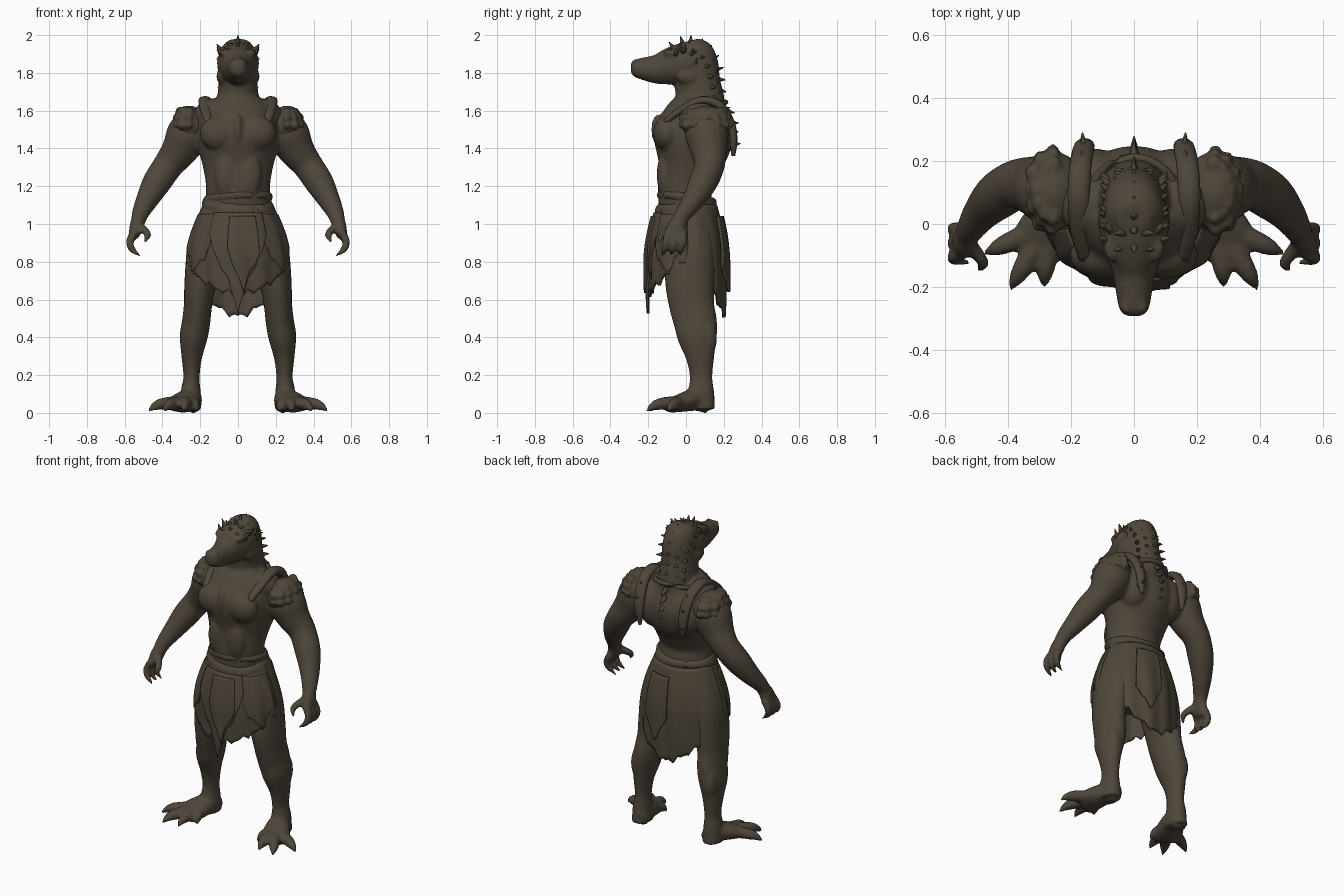
import bpy, bmesh, random
from math import sin, cos, pi, radians
from mathutils import Vector, Matrix

random.seed(4)
if "Cube" in bpy.data.objects:
    bpy.data.objects.remove(bpy.data.objects["Cube"])

hide = bpy.data.materials.new("dark brown hide")
hide.use_nodes = True
colour = (0.078, 0.062, 0.043, 1)
hide.diffuse_color = colour
bsdf = hide.node_tree.nodes["Principled BSDF"]
bsdf.inputs["Base Color"].default_value = colour
bsdf.inputs["Roughness"].default_value = 0.8


def spline(rows, steps):
    """Smooth curve through rows of (x, y, z, half width, half depth)."""
    rows = [Vector(r) for r in rows]
    out = []
    for i in range(len(rows) - 1):
        p, q = rows[i], rows[i + 1]
        before, after = rows[max(i - 1, 0)], rows[min(i + 2, len(rows) - 1)]
        m, n = (q - before) / 2, (after - p) / 2
        for k in range(steps):
            t = k / steps
            s = t * t * (3 - 2 * t)
            out.append(p * (1 - s) + q * s + m * t * (1 - t) ** 2 - n * t * t * (1 - t))
    return out + [rows[-1]]


def loft(bm, rows, side=1, sides=20, steps=4):
    """Closed tube with elliptical sections that follow the path."""
    pts = spline(rows, steps)
    rings = []
    for i, p in enumerate(pts):
        ahead, behind = pts[min(i + 1, len(pts) - 1)], pts[max(i - 1, 0)]
        t = Vector((ahead - behind)[:3]).normalized()
        ref = Vector((1, 0, 0)) if abs(t.x) < 0.9 else Vector((0, 1, 0))
        u = (ref - t * ref.dot(t)).normalized()
        v = t.cross(u)
        ring = []
        for k in range(sides):
            a = 2 * pi * k / sides
            c = Vector(p[:3]) + u * max(p[3], 0.002) * cos(a) + v * max(p[4], 0.002) * sin(a)
            ring.append(bm.verts.new((c.x * side, c.y, c.z)))
        rings.append(ring)
    for r, s in zip(rings, rings[1:]):
        for k in range(sides):
            j = (k + 1) % sides
            bm.faces.new((r[k], r[j], s[j], s[k]))
    bm.faces.new(rings[0])
    bm.faces.new(rings[-1])


def tube(bm, points, radii, side=1, **kw):
    loft(bm, [(*p, r, r) for p, r in zip(points, radii)], side, **kw)


def blob(bm, centre, size, side=1, tilt=0):
    m = (Matrix.Translation((centre[0] * side, *centre[1:]))
         @ Matrix.Rotation(tilt * side, 4, "Y") @ Matrix.Diagonal((*size, 1)))
    bmesh.ops.create_uvsphere(bm, u_segments=16, v_segments=10, radius=1, matrix=m)


def spike(bm, base, direction, radius, length, side=1):
    base, d = Vector(base), Vector(direction).normalized()
    tube(bm, [base - d * radius, base + d * length], [radius, 0.002], side, sides=7, steps=1)


def finish(bm, name, fuse=0):
    bmesh.ops.recalc_face_normals(bm, faces=bm.faces[:])
    for f in bm.faces:
        f.smooth = True
    mesh = bpy.data.meshes.new(name)
    bm.to_mesh(mesh)
    bm.free()
    ob = bpy.data.objects.new(name, mesh)
    bpy.context.collection.objects.link(ob)
    mesh.materials.append(hide)
    if fuse:
        r = ob.modifiers.new("fuse", "REMESH")
        r.mode, r.voxel_size, r.use_smooth_shade = "VOXEL", fuse, True
        s = ob.modifiers.new("soften", "SMOOTH")
        s.factor, s.iterations = 0.5, 4
    return ob


# Body: torso, neck and head, fused into one skin
body = bmesh.new()
loft(body, [(0, .02, .78, .15, .12), (0, 0, .95, .19, .15), (0, 0, 1.08, .175, .145),
            (0, -.01, 1.2, .17, .14), (0, .01, 1.3, .185, .16), (0, .03, 1.4, .21, .2),
            (0, .045, 1.5, .215, .205), (0, .06, 1.58, .2, .17), (0, .08, 1.65, .14, .125)], sides=32)
loft(body, [(0, .07, 1.55, .15, .14), (0, .075, 1.65, .115, .13), (0, .06, 1.75, .103, .122),
            (0, .05, 1.85, .1, .12), (0, .03, 1.93, .088, .1), (0, .02, 1.97, .05, .05)])
loft(body, [(0, .1, 1.85, .09, .09), (0, 0, 1.85, .112, .11), (0, -.08, 1.835, .092, .1),
            (0, -.15, 1.82, .07, .08), (0, -.22, 1.822, .057, .062), (0, -.27, 1.825, .047, .047),
            (0, -.292, 1.825, .025, .03)])
blob(body, (0, -.15, 1.5), (.025, .035, .08))
for s in (-1, 1):
    # Chest, belly and back muscles, brow, cheek and nostril
    blob(body, (.095, -.1, 1.48), (.11, .075, .095), s)
    blob(body, (.06, -.115, 1.26), (.065, .04, .12), s)
    blob(body, (.12, .14, 1.46), (.1, .1, .14), s)
    blob(body, (.15, .06, 1.59), (.09, .1, .07), s, .5)
    blob(body, (.07, -.07, 1.905), (.028, .05, .02), s)
    blob(body, (.085, .01, 1.78), (.03, .06, .04), s)
    blob(body, (.028, -.265, 1.862), (.016, .02, .012), s)
    # Arm
    tube(body, [(.2, .1, 1.56), (.26, .11, 1.48), (.31, .12, 1.39), (.37, .125, 1.31),
                (.43, .09, 1.22), (.48, .04, 1.13), (.515, -.01, 1.06), (.53, -.04, 1.01)],
         [.09, .115, .097, .08, .076, .06, .046, .038], s)
    loft(body, [(.525, -.03, 1.03, .036, .04), (.54, -.05, .98, .036, .052),
                (.552, -.06, .93, .026, .058)], s)
    # Fingers and thumb
    for y in (-.105, -.06, -.015):
        tube(body, [(.545, y * .9, .96), (.572, y, .91), (.56, y - .01, .865), (.515, y - .02, .83)],
             [.022, .021, .018, .005], s, sides=10)
    tube(body, [(.525, -.06, .99), (.488, -.105, .96), (.478, -.13, .935), (.497, -.145, .9)],
         [.026, .021, .018, .005], s, sides=10)
    # Leg
    loft(body, [(.13, .02, .95, .11, .13), (.17, .02, .82, .105, .135), (.2, .02, .68, .085, .13),
                (.212, .03, .57, .075, .12), (.222, .05, .48, .075, .115), (.235, .06, .4, .074, .105),
                (.245, .075, .29, .054, .075), (.246, .08, .19, .043, .06), (.25, .08, .12, .052, .068),
                (.25, .08, .02, .058, .075)], s)
    blob(body, (.225, -.035, .53), (.045, .04, .06), s)
    blob(body, (.25, .11, .4), (.05, .055, .11), s)
    # Foot and clawed toes
    loft(body, [(.235, .13, .04, .04, .05), (.25, .06, .07, .062, .06), (.285, -.02, .055, .085, .05),
                (.315, -.09, .035, .085, .035)], s)
    for tip in ((.285, -.2), (.395, -.21), (.475, -.095), (.215, -.11)):
        x, y = tip
        tube(body, [(.27, 0, .06), (.27 + (x - .27) * .55, y * .55, .05),
                    (.27 + (x - .27) * .8, y * .8, .038), (x, y, .01)],
             [.035, .034, .026, .006], s, sides=12)
for v in body.verts:
    v.co.z = max(v.co.z, -.002)
finish(body, "body", .0105)

# Shoulder guards with overlapping scales
for s, label in ((1, "left"), (-1, "right")):
    pad = bmesh.new()
    blob(pad, (.25, .105, 1.525), (.092, .125, .105), s, .45)
    for row in range(3):
        for k in range(7):
            a, lift = radians(-80 + k * 27), .35 + row * .45
            out = Vector((cos(a) * sin(lift + .4), sin(a) * sin(lift + .4), cos(lift + .4)))
            c = Vector((.245 + out.x * .09, .105 + out.y * .125, 1.53 + out.z * .09))
            size = random.uniform(.017, .027)
            blob(pad, c, (size, size * 1.2, size), s)
    finish(pad, label + "_shoulder_guard", .009)

    # Hide strap over the shoulder with pointed end
    strap = bmesh.new()
    loft(strap, [(.15, .25, 1.36, .008, .01), (.155, .252, 1.44, .028, .02), (.16, .238, 1.53, .034, .022),
                 (.17, .18, 1.625, .035, .024), (.175, .08, 1.655, .035, .022),
                 (.17, -.03, 1.6, .03, .02), (.155, -.11, 1.54, .02, .015)], s, sides=12)
    for y, z in ((.255, 1.42), (.245, 1.53), (.2, 1.61)):
        spike(strap, (.16, y, z), (.1, 1, .2), .02, .035, s)
    finish(strap, label + "_shoulder_strap")

# Collar at the base of the neck and hem line below the chest
trim = bmesh.new()
ring = [(.145 * cos(a), .06 + .15 * sin(a), 1.6 + .045 * sin(a))
        for a in [2 * pi * k / 24 for k in range(25)]]
tube(trim, ring, [.014] * 25, sides=8, steps=1)
finish(trim, "collar")

# Wrapped cloth belt
belt = bmesh.new()
for z, tilt, r in ((1.135, .02, .026), (1.095, -.02, .03), (1.05, .012, .028)):
    grow = .012 * (1.15 - z) * 10
    path = [((.158 + grow) * cos(a), (.128 + grow) * sin(a), z + tilt * cos(a + z))
            for a in [2 * pi * k / 40 for k in range(41)]]
    tube(belt, path, [r] * 41, sides=10, steps=1)
finish(belt, "belt_wrap", .01)


# Hanging cloth: a ragged sheet wrapped round the hips
def cloth(name, centre, half, top, low, edge, power, offset=0.0, cols=48, rows=22):
    bm = bmesh.new()
    grid = []
    for i in range(cols + 1):
        u = 2 * i / cols - 1
        a = radians(centre) + u * half
        hem = edge + (low - edge) * (1 - abs(u) ** power) + .012 * sin(a * 17) + .008 * sin(a * 31)
        col = []
        for j in range(rows + 1):
            z = top + (hem - top) * j / rows
            drop = min(max((1.1 - z) / .3, 0), 1)
            flare = sin(drop * pi / 2)
            tuck = max(.65 - z, 0) * .15
            fold = 1 + .022 * drop * sin(a * 13 + z * 4)
            rx = (.18 + .085 * flare - tuck + offset) * fold
            ry = (.15 + .05 * flare - tuck * .3 + offset) * fold
            col.append(bm.verts.new((rx * cos(a), .008 + ry * sin(a), z)))
        grid.append(col)
    for c, d in zip(grid, grid[1:]):
        for j in range(rows):
            bm.faces.new((c[j], d[j], d[j + 1], c[j + 1]))
    ob = finish(bm, name)
    solid = ob.modifiers.new("thickness", "SOLIDIFY")
    solid.thickness, solid.offset = .014, 0


cloth("skirt_front", -90, pi / 2, 1.1, .62, .82, 1.3)
cloth("skirt_back", 90, pi / 2, 1.1, .51, .82, 1.45)
cloth("front_flap", -90, .62, 1.06, .53, .93, .75, .012, 30)
cloth("front_inner_flap", -84, .3, 1.04, .64, .85, .8, .022, 20)
cloth("back_flap", 76, .3, 1.04, .65, .78, 1.2, .02, 20)
for s, label in ((1, "left"), (-1, "right")):
    cloth(label + "_hip_flap", -90 + 58 * s, .42, 1.05, .74, .87, 1, .006, 20)

# Spines on the head, neck and back
spines = bmesh.new()
crest = [(-.07, 1.935), (-.02, 1.96), (.025, 1.965), (.075, 1.95), (.115, 1.92),
         (.145, 1.875), (.165, 1.82), (.175, 1.765), (.18, 1.71)]
for i, (y, z) in enumerate(crest):
    out = (0, y - .02, (z - 1.8) * .8 + .02)
    spike(spines, (0, y, z), out, .02, .035, 1)
    for s in (-1, 1):
        spike(spines, (.045, y - .008, z - .012), (.3, out[1], out[2]), .018, .022, s)
        if i > 1:
            spike(spines, (.085, y - .035, z - .04), (.5, out[1] + .3, out[2]), .019, .03, s)
for s in (-1, 1):
    for y, z in ((-.05, 1.91), (-.01, 1.925), (.03, 1.9), (.05, 1.85)):
        spike(spines, (.092, y, z), (.5, .2, .7), .018, .035, s)
for z in (1.6, 1.55, 1.5, 1.45, 1.4):
    spike(spines, (0, .235 - abs(z - 1.5) * .2, z), (0, 1, -.3), .022, .045)
finish(spines, "spines")
